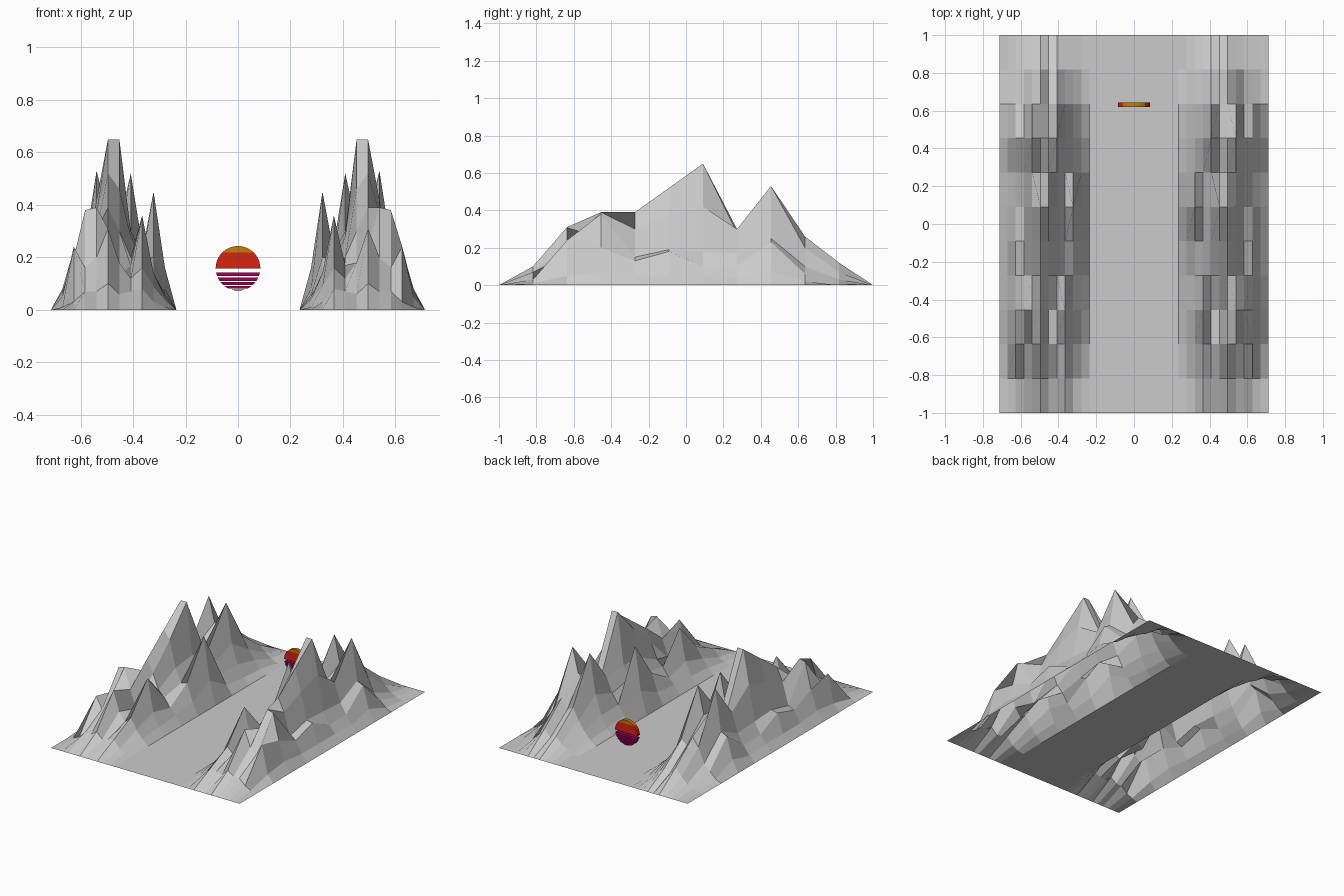
import bpy, bmesh, math

if "Cube" in bpy.data.objects:
    bpy.data.objects.remove(bpy.data.objects["Cube"], do_unlink=True)


def material(name, colour):
    m = bpy.data.materials.new(name)
    m.use_nodes = True
    m.diffuse_color = (*colour, 1)
    m.node_tree.nodes["Principled BSDF"].inputs["Base Color"].default_value = (*colour, 1)
    return m


grey = material("stone grey", (0.6, 0.6, 0.6))
orange = material("sun orange", (0.55, 0.2, 0.004))
red = material("sun red", (0.68, 0.018, 0.005))
magenta = material("sun magenta", (0.35, 0.0, 0.09))


def add_object(name, bm, mat):
    bmesh.ops.recalc_face_normals(bm, faces=bm.faces)
    mesh = bpy.data.meshes.new(name)
    bm.to_mesh(mesh)
    bm.free()
    mesh.materials.append(mat)
    obj = bpy.data.objects.new(name, mesh)
    bpy.context.collection.objects.link(obj)
    return obj


# Mountain ridge heights in hundredths: rows front to back, outer edge to road
ROWS = [
    "1 3 7 7 10 6 7 8 3 1",
    "5 24 16 20 31 18 12 16 9 4",
    "7 20 38 39 25 13 17 36 14 5",
    "5 13 15 30 39 30 20 16 10 6",
    "5 18 19 37 52 46 28 19 20 8",
    "5 10 18 42 65 65 30 22 45 16",
    "4 10 17 30 28 27 29 19 12 6",
    "8 23 25 53 36 33 52 25 12 4",
    "2 6 10 20 26 19 22 14 8 3",
    "0 1 3 7 12 7 9 5 2 0",
]
COUNT = 11
OUTER, INNER = 0.713, 0.235
flat = [0] * (COUNT + 1)
heights = [flat] + [[0] + [int(h) / 100 for h in r.split()] + [0] for r in ROWS] + [flat]

# Open ground sheet: two mirrored ranges with the flat road between them
bm = bmesh.new()
grid = []
for j, row in enumerate(heights):
    y = -1 + 2 * j / COUNT
    xs = [OUTER - (OUTER - INNER) * i / COUNT for i in range(COUNT + 1)]
    left = [bm.verts.new((-x, y, z)) for x, z in zip(xs, row)]
    right = [bm.verts.new((x, y, z)) for x, z in zip(xs, row)]
    grid.append(left + right[::-1])
for a, b in zip(grid, grid[1:]):
    for i in range(len(a) - 1):
        bm.faces.new((a[i], a[i + 1], b[i + 1], b[i]))
terrain = add_object("mountain_terrain", bm, grey)
if terrain.data.polygons[COUNT].normal.z < 0:
    terrain.data.flip_normals()

# Sun disc, cut into horizontal slabs
RADIUS, CENTRE_Z, SUN_Y, THICK = 0.085, 0.158, 0.632, 0.024


def sun_slab(name, low, high, mat, steps=10):
    start, end = [math.asin(max(-1, min(1, (z - CENTRE_Z) / RADIUS))) for z in (low, high)]
    angles = [start + (end - start) * k / steps for k in range(steps + 1)]
    outline = [(RADIUS * math.cos(t), CENTRE_Z + RADIUS * math.sin(t)) for t in angles]
    outline += [(-x, z) for x, z in reversed(outline)]
    bm = bmesh.new()
    verts = [bm.verts.new((x, SUN_Y - THICK / 2, z)) for x, z in outline]
    face = bm.faces.new(verts)
    new = bmesh.ops.extrude_face_region(bm, geom=[face])["geom"]
    bmesh.ops.translate(bm, vec=(0, THICK, 0),
                        verts=[v for v in new if isinstance(v, bmesh.types.BMVert)])
    bmesh.ops.remove_doubles(bm, verts=bm.verts, dist=1e-5)
    add_object(name, bm, mat)


sun_slab("sun_cap", 0.219, CENTRE_Z + RADIUS, orange)
sun_slab("sun_middle", 0.157, 0.219, red, 12)

# Stripes get thinner toward the bottom
top = 0.143
for n in range(6):
    depth = 0.015 - 0.002 * n
    sun_slab(f"sun_stripe_{n + 1}", top - depth, top, magenta, 3)
    top -= depth + 0.0045
